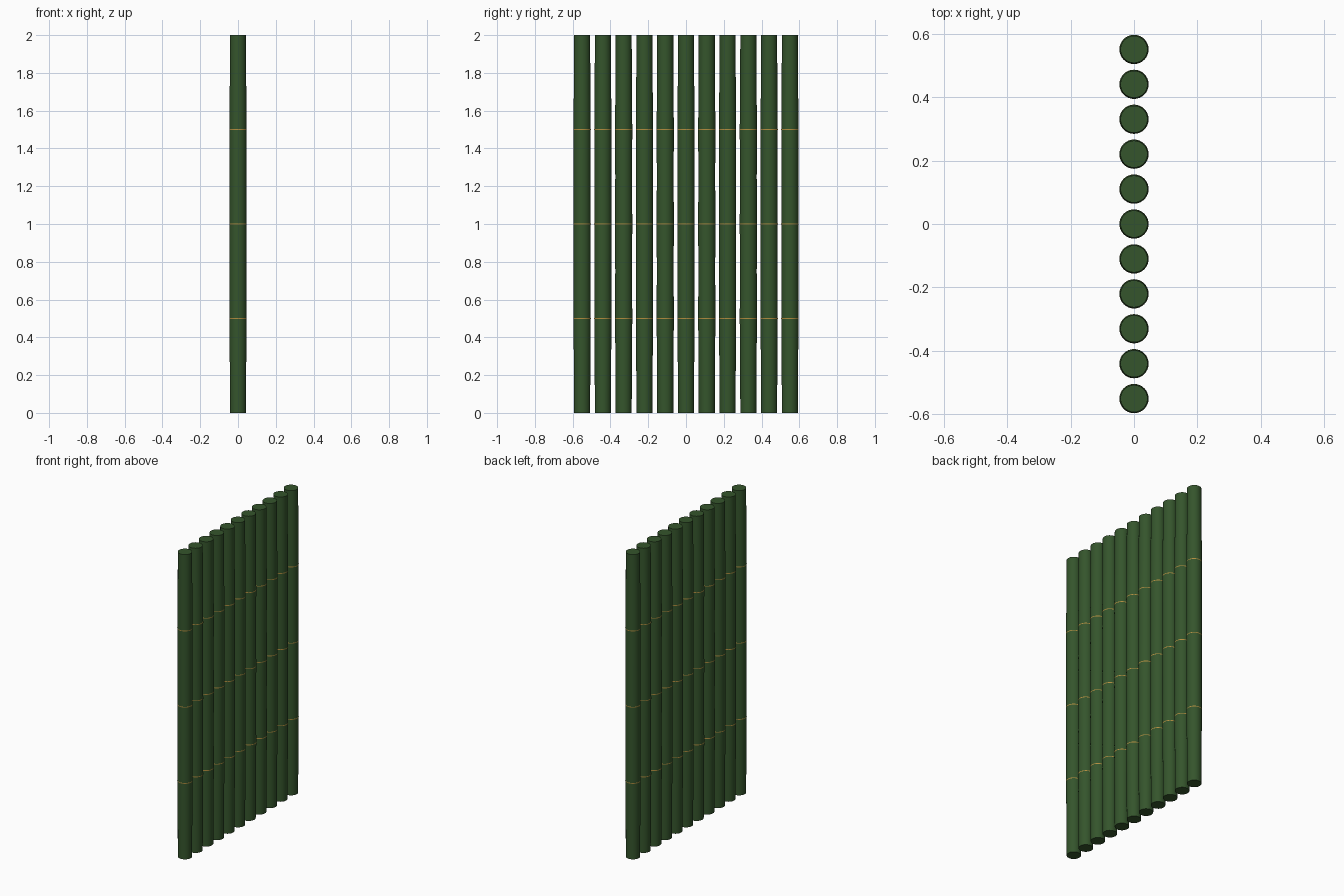
import bpy, bmesh, math

if "Cube" in bpy.data.objects:
    bpy.data.objects.remove(bpy.data.objects["Cube"])

SIDES = 32
COUNT = 11
SPACING = 0.11
NODES = (0.5, 1.0, 1.5)


def material(name, color):
    m = bpy.data.materials.new(name)
    m.diffuse_color = color
    m.use_nodes = True
    m.node_tree.nodes["Principled BSDF"].inputs["Base Color"].default_value = m.diffuse_color
    return m


def lathe(name, profile, y, mat):
    """Capped solid of revolution from (radius, z) points."""
    bm = bmesh.new()
    rings = []
    for r, z in profile:
        rings.append([bm.verts.new((r * math.cos(2 * math.pi * i / SIDES),
                                    r * math.sin(2 * math.pi * i / SIDES), z))
                      for i in range(SIDES)])
    for a, b in zip(rings, rings[1:]):
        for i in range(SIDES):
            j = (i + 1) % SIDES
            bm.faces.new((a[i], a[j], b[j], b[i]))
    bm.faces.new(rings[0][::-1])
    bm.faces.new(rings[-1])
    mesh = bpy.data.meshes.new(name)
    bm.to_mesh(mesh)
    bm.free()
    mesh.materials.append(mat)
    ob = bpy.data.objects.new(name, mesh)
    ob.location.y = y
    bpy.context.collection.objects.link(ob)
    bpy.ops.object.select_all(action='DESELECT')
    ob.select_set(True)
    bpy.context.view_layer.objects.active = ob
    bpy.ops.object.shade_smooth_by_angle(angle=math.radians(30))


green = material("bamboo_green", (0.035, 0.09, 0.025, 1))
gold = material("node_gold", (0.45, 0.27, 0.05, 1))

# Stalk swells gently at each node and narrows to the ends
stalk = [(0.0425, 0), (0.0435, 0.25), (0.0457, 0.5), (0.0445, 0.75),
         (0.0457, 1.0), (0.0445, 1.25), (0.0457, 1.5), (0.0435, 1.75),
         (0.0425, 2.0)]

for k in range(COUNT):
    y = (k - (COUNT - 1) / 2) * SPACING
    lathe(f"bamboo_pole_{k + 1}", stalk, y, green)
    # Thin node rings
    for n, z in enumerate(NODES):
        lathe(f"node_ring_{k + 1}_{n + 1}",
              [(0.0456, z - 0.003), (0.0461, z), (0.0456, z + 0.003)], y, gold)
